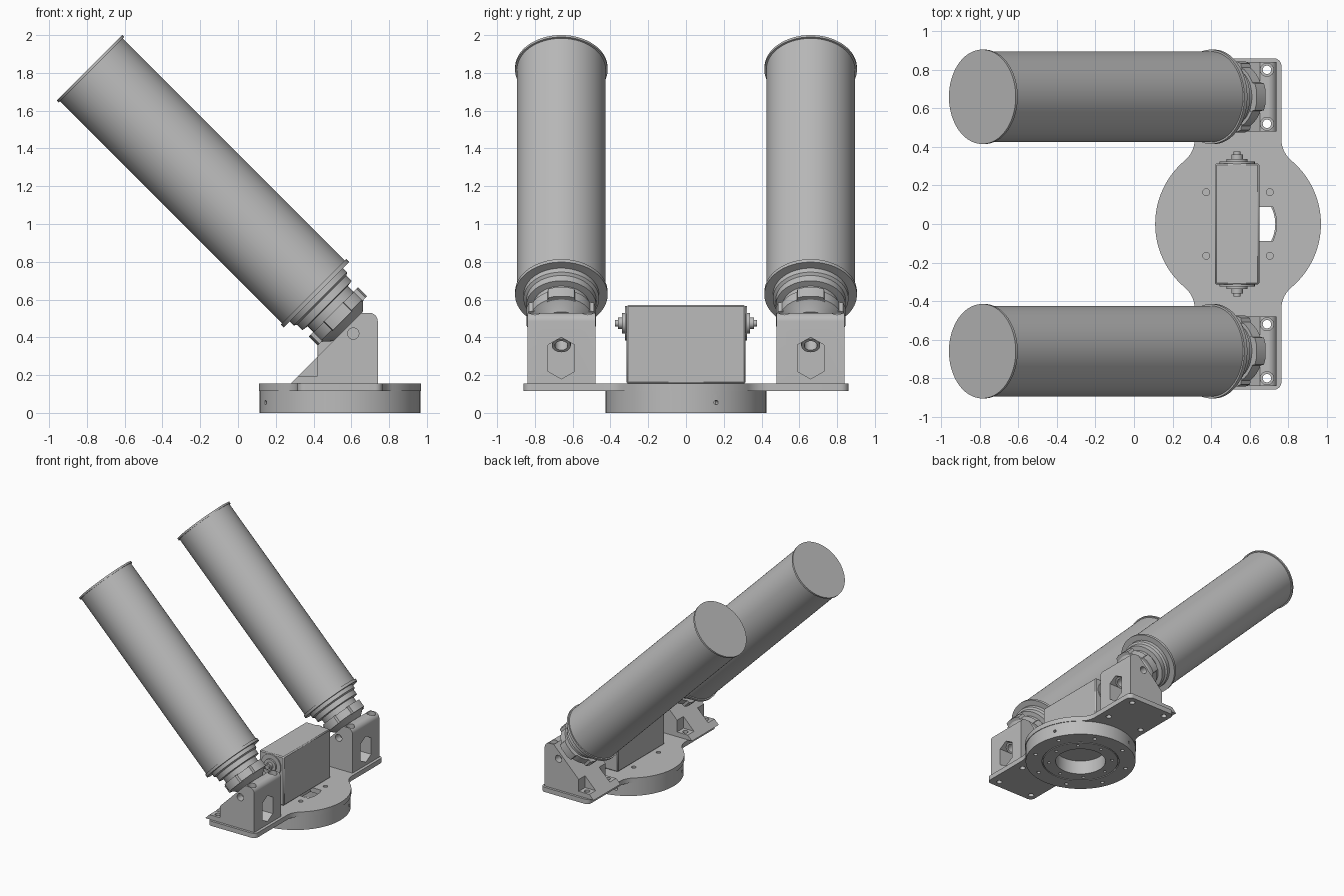
import bpy, bmesh
from math import sin, cos, pi, radians, sqrt, atan2
from mathutils import Matrix, Vector

if "Cube" in bpy.data.objects:
    bpy.data.objects.remove(bpy.data.objects["Cube"])

GREY = (0.5, 0.5, 0.5, 1)
grey = bpy.data.materials.new("plain grey")
grey.use_nodes = True
grey.diffuse_color = GREY
grey.node_tree.nodes["Principled BSDF"].inputs["Base Color"].default_value = GREY

CX = 0.54           # turntable centre
SIDE = 0.66         # distance of each launcher from the middle
PLATE_LOW, PLATE_TOP = 0.115, 0.155
UPRIGHT = Matrix.Rotation(pi / 2, 4, 'X')


def at(x, y, z):
    return Matrix.Translation((x, y, z))


def finish(name, bm, matrix):
    bmesh.ops.remove_doubles(bm, verts=bm.verts, dist=1e-5)
    bmesh.ops.recalc_face_normals(bm, faces=bm.faces)
    bm.transform(matrix)
    mesh = bpy.data.meshes.new(name)
    bm.to_mesh(mesh)
    bm.free()
    mesh.materials.append(grey)
    obj = bpy.data.objects.new(name, mesh)
    bpy.context.collection.objects.link(obj)
    return obj


def prism(name, outline, low, high, matrix=Matrix()):
    """Extrude a flat outline from low to high."""
    bm = bmesh.new()
    face = bm.faces.new([bm.verts.new((x, y, low)) for x, y in outline])
    new = bmesh.ops.extrude_face_region(bm, geom=[face])["geom"]
    moved = [v for v in new if isinstance(v, bmesh.types.BMVert)]
    bmesh.ops.translate(bm, verts=moved, vec=(0, 0, high - low))
    return finish(name, bm, matrix)


def box(name, x, y, z):
    return prism(name, [(x[0], y[0]), (x[1], y[0]), (x[1], y[1]), (x[0], y[1])], *z)


def arc(x, y, r, start, end, steps=12):
    angles = [start + (end - start) * i / steps for i in range(steps + 1)]
    return [(x + r * cos(a), y + r * sin(a)) for a in angles]


def lathe(name, profile, matrix, steps=64):
    """Spin a closed (radius, height) profile round the z axis."""
    bm = bmesh.new()
    verts = [bm.verts.new((r, 0, z)) for r, z in profile]
    edges = [bm.edges.new((a, b)) for a, b in zip(verts, verts[1:] + verts[:1])
             if a.co.x + b.co.x > 0]
    bmesh.ops.spin(bm, geom=verts + edges, cent=(0, 0, 0), axis=(0, 0, 1),
                   angle=2 * pi, steps=steps, use_merge=False)
    return finish(name, bm, matrix)


def rod(name, r, low, high, matrix, steps=24):
    return lathe(name, [(0, low), (r, low), (r, high), (0, high)], matrix, steps)


def cut(target, cutters):
    bpy.context.view_layer.objects.active = target
    for cutter in cutters:
        mod = target.modifiers.new("cut", 'BOOLEAN')
        mod.operation, mod.solver, mod.object = 'DIFFERENCE', 'EXACT', cutter
        bpy.ops.object.modifier_apply(modifier=mod.name)
        bpy.data.objects.remove(cutter)


# Turntable ring with bolt circles, a groove and set screw holes
ring = lathe("base_ring", [(0.193, 0), (0.29, 0), (0.29, 0.01), (0.298, 0.01),
                           (0.298, 0), (0.425, 0), (0.425, PLATE_LOW),
                           (0.193, PLATE_LOW)], at(CX, 0, 0), 96)
holes = []
for i in range(8):
    for r, size, turn in ((0.365, 0.015, 0.5), (0.245, 0.012, 0)):
        a = (i + turn) * pi / 4
        holes.append(rod("hole", size, -0.01, 0.05, at(CX + r * cos(a), r * sin(a), 0), 16))
for angle in (22, 112, 202):
    m = at(CX, 0, 0.055) @ Matrix.Rotation(radians(angle), 4, 'Z') @ Matrix.Rotation(pi / 2, 4, 'Y')
    holes.append(rod("hole", 0.012, 0.39, 0.45, m, 16))
cut(ring, holes)

# Mounting plate: round middle blended into two straight arms
R, W, F, END, CORNER = 0.43, 0.225, 0.145, 0.86, 0.04
fy = sqrt((R + F) ** 2 - (W + F) ** 2)
join = atan2(fy, W + F)
quarter = (arc(0, 0, R, 0, join, 16) + arc(W + F, fy, F, join + pi, pi, 12)[1:]
           + arc(W - CORNER, END - CORNER, CORNER, 0, pi / 2, 8))
half = quarter + [(-x, y) for x, y in reversed(quarter)]
outline = half + [(x, -y) for x, y in reversed(half[1:-1])]
plate = prism("mounting_plate", outline, PLATE_LOW, PLATE_TOP, at(CX, 0, 0))
slot = [(0.08, -0.087)] + arc(0, 0, 0.2, -0.45, 0.45, 10) + [(0.08, 0.087)]
holes = [prism("hole", slot, 0.1, 0.2, at(CX, 0, 0))]
for sx in (-1, 1):
    for sy in (-1, 1):
        holes.append(rod("hole", 0.018, 0.1, 0.2, at(CX + sx * 0.165, sy * 0.165, 0)))
        for x in (0.37, 0.69):
            holes.append(rod("hole", 0.022, 0.1, 0.2, at(x, sy * SIDE + sx * 0.14, 0)))
cut(plate, holes)

# Electronics box between the arms
case = box("electronics_box", (0.42, 0.65), (-0.315, 0.315), (PLATE_TOP, 0.57))
bevel = case.modifiers.new("soft edges", 'BEVEL')
bevel.width, bevel.segments = 0.008, 1

for sign, side in ((1, "back"), (-1, "front")):
    y = sign * SIDE

    # Cable socket on the end of the box
    out = at(0.535, sign * 0.31, 0.475) @ Matrix.Rotation(-sign * pi / 2, 4, 'X')
    lathe(side + "_box_socket", [(0, 0), (0.092, 0), (0.092, 0.014), (0.055, 0.014),
                                 (0.055, 0.028), (0.03, 0.028), (0.03, 0.05),
                                 (0.018, 0.05), (0.018, 0.065), (0, 0.065)], out, 32)

    # Wedge bracket with a rounded heel
    profile = [(0.28, PLATE_TOP), (0.74, PLATE_TOP)] + arc(0.695, 0.485, 0.045, 0, pi / 2) + [(0.655, 0.53)]
    bracket = prism(side + "_bracket", profile, -0.18, 0.18, at(0, y, 0) @ UPRIGHT)
    tilt = at(0.415, y, 0.625) @ Matrix.Rotation(-pi / 4, 4, 'Y')
    opening = [(-0.07, 0.22), (0, 0.18), (0.07, 0.22), (0.07, 0.36), (0, 0.4), (-0.07, 0.36)]
    facing = at(0, y, 0) @ Matrix(((0, 0, 1, 0), (1, 0, 0, 0), (0, 1, 0, 0), (0, 0, 0, 1)))
    holes = [prism("hole", opening, 0.56, 0.8, facing),
             rod("hole", 0.06, -0.37, -0.2, tilt)]
    for s in (-1, 1):
        inner, outer = sorted((y + s * 0.095, y + s * 0.2))
        holes += [box("hole", (0.2, 0.42), (inner, outer), (0.195, 0.5)),
                  rod("hole", 0.022, 0.1, 0.25, at(0.37, y + s * 0.14, 0)),
                  rod("hole", 0.022, 0.1, 0.6, at(0.69, y + s * 0.14, 0)),
                  rod("hole", 0.034, 0.45, 0.6, at(0.69, y + s * 0.14, 0)),
                  rod("hole", 0.03, -0.06, 0.06, at(0.61, y + s * 0.18, 0.42) @ UPRIGHT)]
    cut(bracket, holes)

    # Cable stub inside the bracket opening
    lathe(side + "_cable_stub", [(0.034, -0.38), (0.05, -0.38), (0.05, -0.2), (0.034, -0.2)], tilt, 32)

    # Stepped collar and coupling ring that sit on the wedge
    lathe(side + "_coupling", [(0, 0), (0.2, 0), (0.2, -0.03), (0.185, -0.04), (0.185, -0.08),
                               (0.15, -0.085), (0.15, -0.13), (0.168, -0.13), (0.168, -0.19),
                               (0.15, -0.2), (0.11, -0.237), (0, -0.237)], tilt)
    for i in range(4):
        lug = prism(f"{side}_coupling_lug_{i + 1}",
                    [(0.14, -0.075), (0.172, -0.07), (0.184, -0.035),
                     (0.184, 0.035), (0.172, 0.07), (0.14, 0.075)],
                    -0.195, -0.128, tilt @ Matrix.Rotation(i * pi / 2, 4, 'Z'))

    # Long tube with a flange at each end
    lathe(side + "_tube", [(0, 0), (0.245, 0), (0.245, 0.022), (0.235, 0.022),
                           (0.235, 1.685), (0.245, 1.685), (0.245, 1.7), (0, 1.7)], tilt, 96)

# Smooth round walls, keep hard edges
for obj in bpy.context.view_layer.objects:
    obj.select_set(obj.type == 'MESH')
bpy.context.view_layer.objects.active = ring
bpy.ops.object.shade_smooth_by_angle(angle=radians(30))
